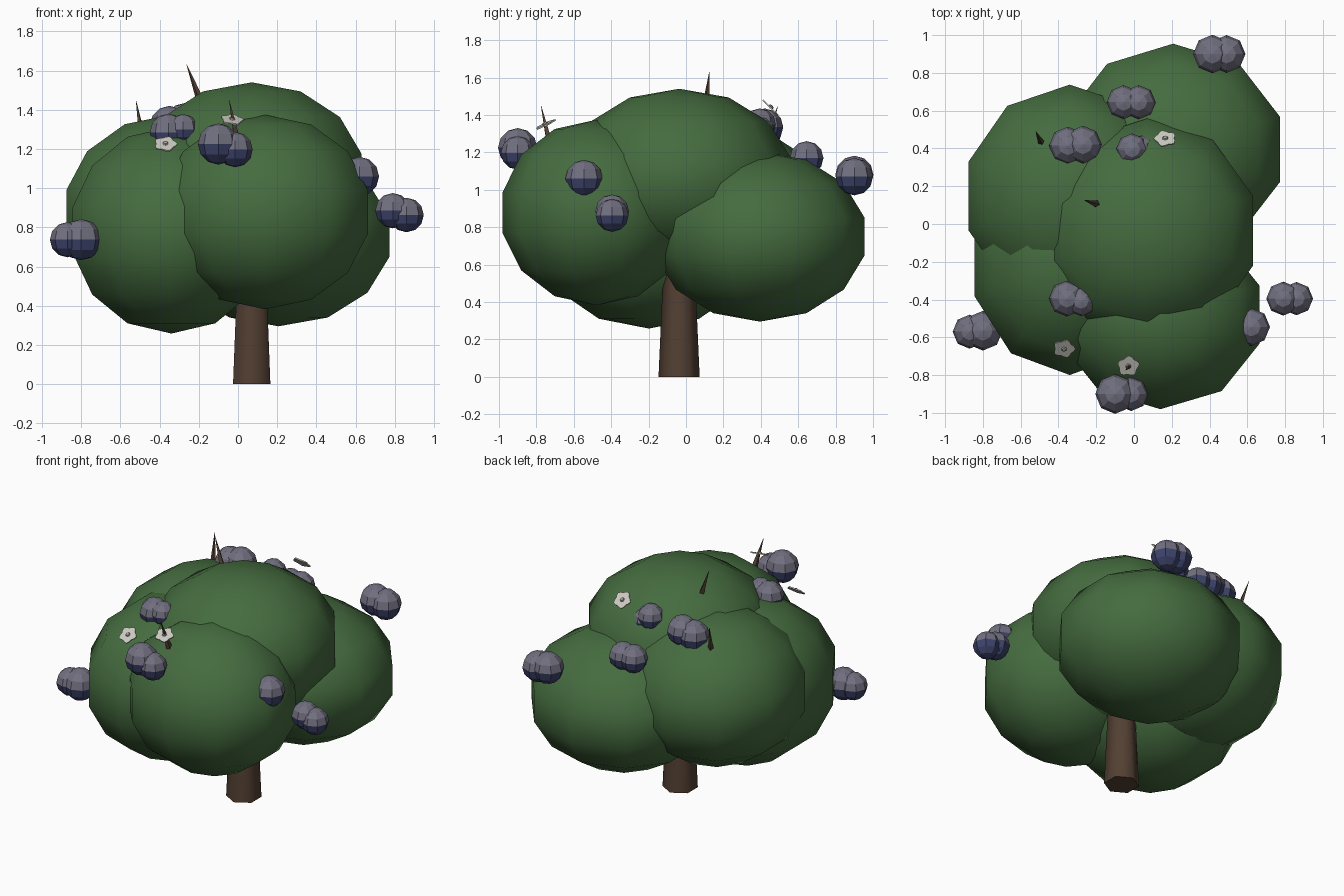
import bpy, bmesh, math
from mathutils import Vector, Matrix

if "Cube" in bpy.data.objects:
    bpy.data.objects.remove(bpy.data.objects["Cube"])


def mat(name, rgb):
    m = bpy.data.materials.new(name)
    m.diffuse_color = (*rgb, 1)
    m.use_nodes = True
    m.node_tree.nodes["Principled BSDF"].inputs["Base Color"].default_value = m.diffuse_color
    return m


LEAF = mat("leaf green", (0.06, 0.15, 0.05))
BARK = mat("bark brown", (0.085, 0.05, 0.032))
NAVY = mat("berry navy", (0.048, 0.058, 0.15))
DUST = mat("berry dusty grey", (0.165, 0.16, 0.215))
PETAL = mat("petal white", (0.60, 0.59, 0.53))
HEART = mat("flower heart grey", (0.38, 0.36, 0.33))


def finish(bm, name, mats, smooth=False):
    me = bpy.data.meshes.new(name)
    for f in bm.faces:
        f.smooth = smooth
    bm.to_mesh(me)
    bm.free()
    for m in mats:
        me.materials.append(m)
    ob = bpy.data.objects.new(name, me)
    bpy.context.collection.objects.link(ob)
    return ob


def ball(bm, centre, radii, u, v):
    m = Matrix.Translation(centre) @ Matrix.Diagonal((*radii, 1))
    return bmesh.ops.create_uvsphere(bm, u_segments=u, v_segments=v, radius=1, matrix=m)["verts"]


def aim(origin, direction):
    q = Vector(direction).to_track_quat('Z', 'Y')
    return Matrix.Translation(origin) @ q.to_matrix().to_4x4()


# trunk: tapered six-sided post
bm = bmesh.new()
bmesh.ops.create_cone(bm, cap_ends=True, segments=6, radius1=0.11, radius2=0.07, depth=0.9,
                      matrix=Matrix.Translation((0.07, -0.037, 0.45)))
trunk = finish(bm, "trunk", [BARK], True)
bpy.context.view_layer.objects.active = trunk
trunk.select_set(True)
bpy.ops.object.shade_smooth_by_angle(angle=math.radians(65))

# foliage: five flattened balls
FOLIAGE = {
    "foliage_top": ((0.07, -0.036, 1.07), (0.605, 0.61, 0.47)),
    "foliage_front_right": ((0.14, -0.48, 0.878), (0.565, 0.513, 0.496)),
    "foliage_front_left": ((-0.34, -0.198, 0.786), (0.543, 0.617, 0.528)),
    "foliage_back_left": ((-0.34, 0.148, 0.88), (0.578, 0.605, 0.495)),
    "foliage_back_right": ((0.207, 0.395, 0.75), (0.61, 0.574, 0.455)),
}
for name, (c, r) in FOLIAGE.items():
    bm = bmesh.new()
    ball(bm, c, r, 10, 7)
    finish(bm, name, [LEAF], True)

# berries: clusters of (x, y, z, radius), dusty on the upper half
CLUSTERS = [
    [(-0.80, -0.565, 0.737, 0.105), (-0.87, -0.57, 0.737, 0.09)],
    [(0.415, 0.90, 1.08, 0.102), (0.49, 0.90, 1.07, 0.1)],
    [(-0.055, 0.645, 1.17, 0.09), (0.025, 0.645, 1.17, 0.09)],
    [(-0.35, 0.415, 1.32, 0.1), (-0.27, 0.42, 1.335, 0.1)],
    [(-0.355, -0.395, 1.285, 0.095), (-0.28, -0.41, 1.30, 0.078)],
    [(-0.01, 0.395, 1.35, 0.085), (0.04, 0.40, 1.32, 0.07)],
    [(-0.10, -0.90, 1.225, 0.105), (-0.015, -0.90, 1.197, 0.09)],
    [(0.62, -0.545, 1.06, 0.1)],
    [(0.79, -0.395, 0.885, 0.09), (0.86, -0.395, 0.863, 0.088)],
]
for i, cluster in enumerate(CLUSTERS):
    bm = bmesh.new()
    for x, y, z, r in cluster:
        verts = ball(bm, (x, y, z), (r, r, r), 8, 6)
        for f in {f for v in verts for f in v.link_faces}:
            f.material_index = int(f.calc_center_median().z > z)
    finish(bm, f"berries_{i + 1}", [NAVY, DUST])

# flowers: five-lobed discs with a small heart
FLOWERS = [((0.165, 0.452, 1.44), (0, 0.7, 0.7)),
           ((-0.37, -0.66, 1.225), (0, -0.62, 0.78)),
           ((-0.03, -0.752, 1.35), (0.1, -0.42, 0.9))]
for i, (pos, normal) in enumerate(FLOWERS):
    bm = bmesh.new()
    m = aim(pos, normal)
    ring = []
    for k in range(20):
        a = k * math.tau / 20
        r = 0.054 + 0.007 * math.cos(5 * a)
        ring.append(bm.verts.new((r * math.cos(a), r * math.sin(a), 0.003)))
    face = bm.faces.new(ring)
    ext = bmesh.ops.extrude_face_region(bm, geom=[face])["geom"]
    bmesh.ops.translate(bm, vec=(0, 0, -0.008), verts=[g for g in ext if isinstance(g, bmesh.types.BMVert)])
    heart = ball(bm, (0, 0, 0.004), (0.016, 0.016, 0.01), 6, 4)
    for f in {f for v in heart for f in v.link_faces}:
        f.material_index = 1
    bmesh.ops.recalc_face_normals(bm, faces=bm.faces[:])
    bmesh.ops.transform(bm, matrix=m, verts=bm.verts[:])
    finish(bm, f"flower_{i + 1}", [PETAL, HEART])

# thorns: thin four-sided spikes (base, tip)
THORNS = [((-0.19, 0.105, 1.44), (-0.262, 0.125, 1.63)),
          ((-0.485, 0.42, 1.24), (-0.52, 0.49, 1.445)),
          ((-0.005, -0.73, 1.25), (-0.045, -0.775, 1.45))]
for i, (base, tip) in enumerate(THORNS):
    b, t = Vector(base), Vector(tip)
    bm = bmesh.new()
    bmesh.ops.create_cone(bm, cap_ends=True, segments=4, radius1=0.021, radius2=0.001,
                          depth=(t - b).length, matrix=aim((b + t) / 2, t - b))
    finish(bm, f"thorn_{i + 1}", [BARK])
